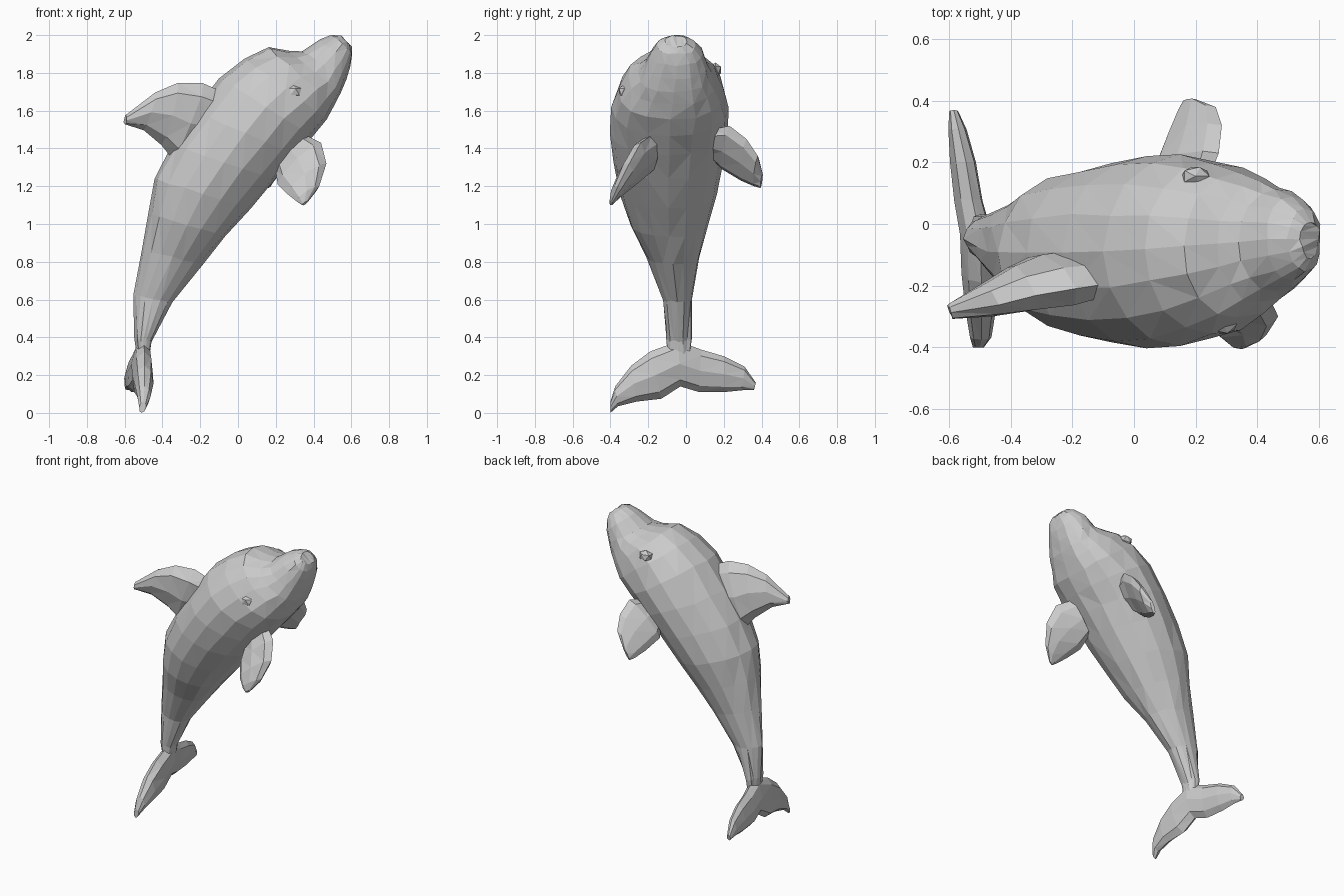
import bpy, bmesh, math, random
from mathutils import Vector

random.seed(4)


def loft(name, sections, sides, normal=None, jitter=0.0, square_from=99):
    """Skin elliptical rings. Section = (edge point, opposite edge point, half thickness)."""
    secs = [(Vector(a), Vector(b), t) for a, b, t in sections]
    if normal is None:
        span = (secs[-1][0] + secs[-1][1]) - (secs[0][0] + secs[0][1])
        mid = secs[len(secs) // 2]
        normal = (mid[0] - mid[1]).cross(span)
    n = Vector(normal).normalized()
    bm = bmesh.new()
    rings = []
    for i, (a, b, t) in enumerate(secs):
        c, u = (a + b) / 2, (a - b) / 2
        ring = []
        for k in range(sides):
            ang = math.tau * k / sides
            co, si = math.cos(ang), math.sin(ang)
            if i >= square_from and co < 0.01:  # flatter underside with corners
                co = -abs(co) ** .8
                si = math.copysign(abs(si) ** .8, si)
            p = c + u * co + n * t * si
            p += Vector([random.uniform(-jitter, jitter) for _ in range(3)])
            ring.append(bm.verts.new(p))
        rings.append(ring)
    for r, s in zip(rings, rings[1:]):
        for k in range(sides):
            j = (k + 1) % sides
            bm.faces.new((r[k], r[j], s[j], s[k]))
    bm.faces.new(rings[0])
    bm.faces.new(rings[-1])
    # irregular triangles for the faceted look
    bmesh.ops.triangulate(bm, faces=bm.faces[:], quad_method='SHORT_EDGE')
    bmesh.ops.recalc_face_normals(bm, faces=bm.faces[:])
    me = bpy.data.meshes.new(name)
    bm.to_mesh(me)
    bm.free()
    ob = bpy.data.objects.new(name, me)
    bpy.context.collection.objects.link(ob)
    return ob


# Body: back (x, z), belly (x, z), centre y, half width
body = [
    (-.53, .28, -.475, .28, -.04, .055),
    (-.545, .40, -.455, .38, -.04, .068),
    (-.55, .62, -.345, .59, -.045, .08),
    (-.51, .86, -.19, .79, -.07, .138),
    (-.475, 1.06, -.065, .93, -.09, .205),
    (-.44, 1.24, .065, 1.08, -.092, .255),
    (-.35, 1.42, .20, 1.235, -.095, .29),
    (-.23, 1.60, .31, 1.36, -.09, .31),
    (-.10, 1.775, .40, 1.46, -.088, .312),
    (.03, 1.88, .47, 1.555, -.08, .28),
    (.16, 1.935, .515, 1.63, -.07, .236),
    (.27, 1.912, .55, 1.70, -.062, .195),
    (.34, 1.915, .575, 1.77, -.055, .167),
    (.43, 1.973, .597, 1.84, -.05, .138),
    (.50, 2.0, .605, 1.90, -.05, .102),
    (.54, 1.998, .60, 1.94, -.05, .06),
]
loft("body", [((bx, y, bz), (vx, y, vz), w) for bx, bz, vx, vz, y, w in body],
     16, (0, 1, 0), .005, 9)

# Dorsal fin, leaning to one side
loft("dorsal_fin", [
    ((-.08, -.19, 1.70), (-.26, -.13, 1.36), .075),
    ((-.19, -.21, 1.745), (-.35, -.16, 1.35), .088),
    ((-.32, -.23, 1.75), (-.41, -.19, 1.42), .078),
    ((-.44, -.26, 1.70), (-.50, -.235, 1.50), .058),
    ((-.59, -.285, 1.575), (-.60, -.285, 1.53), .025),
], 8, None, .004)

# Tail flukes, tip to tip
loft("tail_flukes", [
    ((-.50, -.40, .06), (-.51, -.40, .0), .018),
    ((-.495, -.375, .14), (-.50, -.36, .035), .035),
    ((-.495, -.29, .25), (-.50, -.26, .06), .05),
    ((-.495, -.19, .325), (-.515, -.13, .075), .055),
    ((-.50, -.04, .38), (-.525, -.03, .14), .052),
    ((-.525, .08, .335), (-.55, .07, .11), .046),
    ((-.545, .20, .30), (-.565, .20, .11), .042),
    ((-.57, .31, .245), (-.575, .30, .12), .03),
    ((-.585, .37, .16), (-.585, .36, .12), .015),
], 8, (1, 0, 0))

# Flippers
loft("right_flipper", [
    ((.36, -.18, 1.47), (.20, -.20, 1.28), .05),
    ((.44, -.24, 1.43), (.21, -.28, 1.21), .05),
    ((.468, -.30, 1.32), (.26, -.35, 1.16), .045),
    ((.43, -.36, 1.20), (.31, -.39, 1.12), .028),
    ((.37, -.395, 1.12), (.34, -.40, 1.10), .01),
], 8)
loft("left_flipper", [
    ((.24, .14, 1.50), (.10, .12, 1.36), .04),
    ((.275, .23, 1.52), (.07, .19, 1.29), .042),
    ((.285, .32, 1.45), (.11, .29, 1.23), .038),
    ((.265, .38, 1.36), (.14, .36, 1.20), .028),
    ((.20, .405, 1.27), (.16, .395, 1.19), .012),
], 8)

# Eyes: small faceted bumps
for name, loc in (("right_eye", (.29, -.325, 1.70)), ("left_eye", (.20, .155, 1.815))):
    bpy.ops.mesh.primitive_ico_sphere_add(subdivisions=1, radius=.05, location=loc)
    bpy.context.object.name = name
    bpy.context.object.scale = (1, .7, .8)
